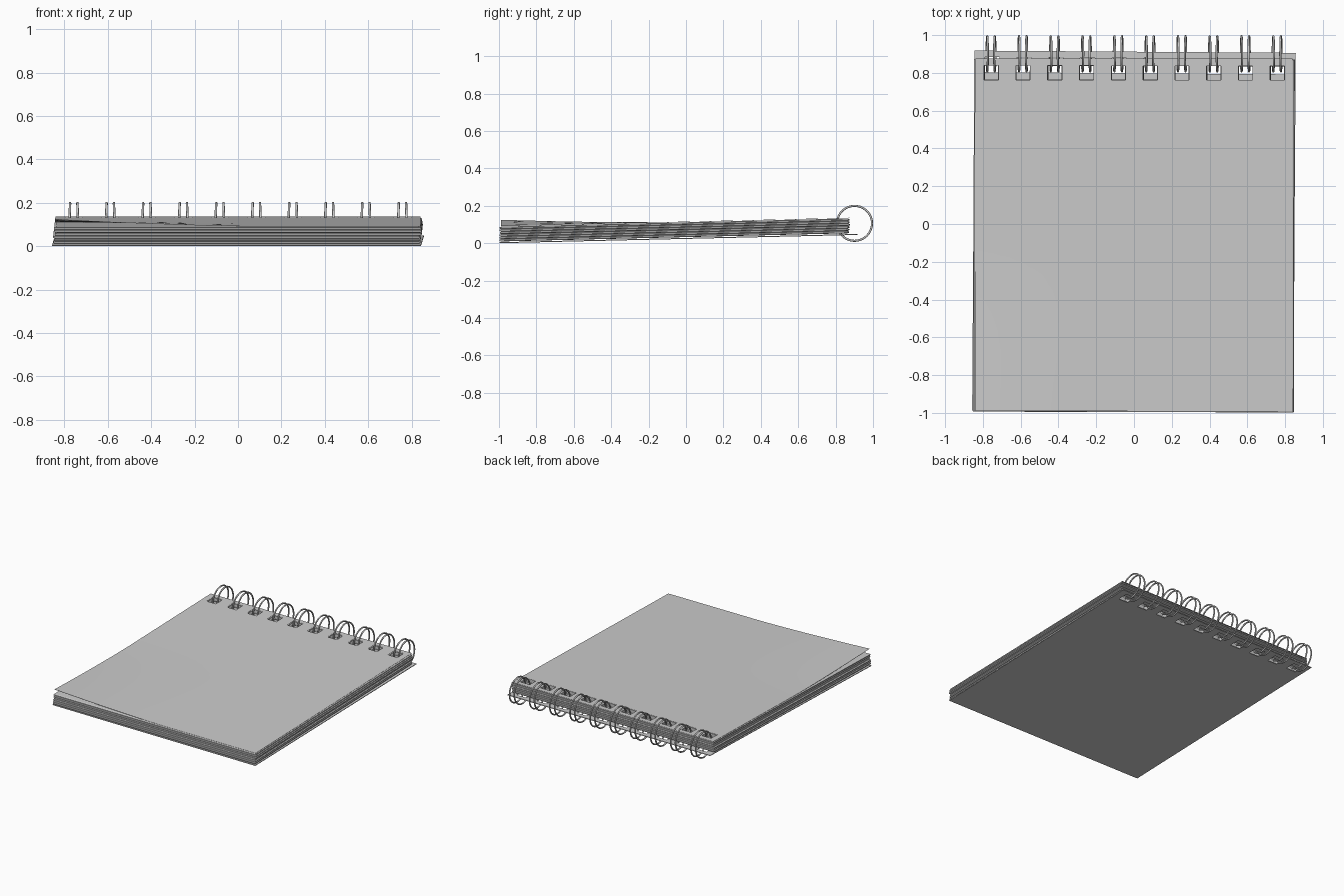
import bpy, bmesh, math, random
from mathutils import Matrix

if "Cube" in bpy.data.objects:
    bpy.data.objects.remove(bpy.data.objects["Cube"])

random.seed(4)
HOLES = [-0.757 + i * 0.1683 for i in range(10)]
HOLE_W = 0.078


def sheet_stack(name, hx, y0, y1, hole_y, levels, turn=0.0):
    """Grid slab with punched holes; levels = [(height function, inset, dx, dy)]."""
    xs = [-hx] + [c + s * HOLE_W / 2 for c in HOLES for s in (-1, 1)] + [hx]
    ys = [y0 + (hole_y[0] - y0) * j / 12 for j in range(13)] + [hole_y[1], y1]
    nx, ny = len(xs), len(ys)
    # cells kept: everything except the punched ones
    cells = {(i, j) for i in range(nx - 1) for j in range(ny - 1)
             if not (j == 12 and i % 2 == 1)}
    bm = bmesh.new()
    rot = Matrix.Rotation(math.radians(turn), 3, 'Z')
    grids = []
    for height, inset, dx, dy in levels:
        g = {}
        for i, x in enumerate(xs):
            for j, y in enumerate(ys):
                px = x + inset * ((i == 0) - (i == nx - 1)) + dx
                py = y + inset * ((j == 0) - (j == ny - 1)) + dy
                g[i, j] = bm.verts.new(rot @ Matrix.Identity(3) @ bm_vec(px, py, height(px, py)))
        grids.append(g)
    for i, j in cells:
        q = [(i, j), (i + 1, j), (i + 1, j + 1), (i, j + 1)]
        bm.faces.new([grids[-1][k] for k in q])
        bm.faces.new([grids[0][k] for k in reversed(q)])
        # walls along the outline and the holes
        for n, (di, dj) in enumerate([(0, -1), (1, 0), (0, 1), (-1, 0)]):
            if (i + di, j + dj) in cells:
                continue
            a, b = q[n], q[(n + 1) % 4]
            for lo, hi in zip(grids, grids[1:]):
                bm.faces.new([lo[a], lo[b], hi[b], hi[a]])
    mesh = bpy.data.meshes.new(name)
    bm.to_mesh(mesh)
    bm.free()
    ob = bpy.data.objects.new(name, mesh)
    bpy.context.collection.objects.link(ob)
    return ob


def bm_vec(x, y, z):
    from mathutils import Vector
    return Vector((x, y, z))


def plane(front_z, slope):
    return lambda x, y: max(0.0, front_z + (y + 1) * slope)


# back cover, slightly turned and longer than the pages
sheet_stack("back_cover", 0.85, -0.992, 0.912, (0.798, 0.878),
            [(plane(0.0, 0.023), 0, 0, 0), (plane(0.005, 0.023), 0, 0, 0)], turn=-0.4)

# page block with ragged, layered edges
levels = []
N = 6
for k in range(N):
    dx, dy = random.uniform(-0.005, 0.005), random.uniform(-0.002, 0.003)
    for t, inset in ((0.0, 0.009), (0.25, 0.0), (0.75, 0.0), (1.0, 0.009)):
        if k and t == 0.0:
            continue
        f = (k + t) / N
        levels.append((plane(0.009 + 0.079 * f, 0.0235), inset, dx, dy))
sheet_stack("page_block", 0.845, -0.994, 0.872, (0.762, 0.838), levels, turn=-0.15)


# top page, front left corner curling up
def curl(offset):
    base = plane(0.0905 + offset, 0.0235)

    def height(x, y):
        u = min(1, max(0, (0.1 - x) / 0.95))
        v = min(1, max(0, (-0.1 - y) / 0.9))
        return base(x, y) + 0.034 * u ** 1.5 * v ** 1.5
    return height


top = sheet_stack("top_page", 0.84, -0.99, 0.875, (0.762, 0.838),
                  [(curl(0), 0, 0, 0), (curl(0.0015), 0, 0, 0)])
bpy.context.view_layer.objects.active = top
top.select_set(True)
bpy.ops.object.shade_smooth_by_angle(angle=math.radians(30))

# paired binding rings through each hole
for n, c in enumerate(HOLES):
    for s in (-1, 1):
        bpy.ops.mesh.primitive_torus_add(
            major_segments=40, minor_segments=8, major_radius=0.0935, minor_radius=0.0055,
            location=(c + s * 0.02, 0.901, 0.106),
            rotation=(0, math.radians(90 - s * 2), 0))
        bpy.context.object.name = f"binding_ring_{n}_{'left' if s < 0 else 'right'}"
        bpy.ops.object.shade_smooth_by_angle(angle=math.radians(50))
